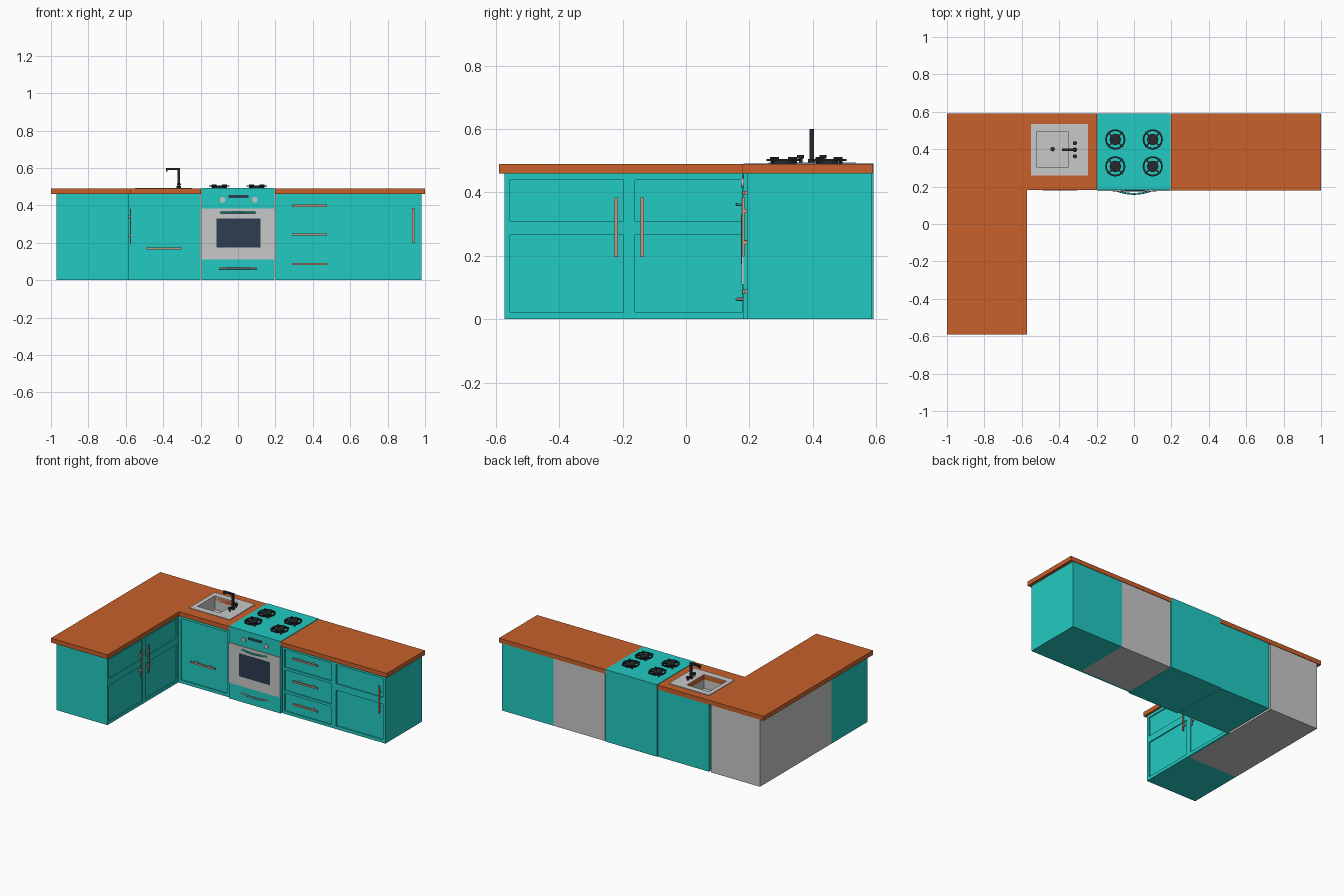
import bpy, bmesh, math
from mathutils import Matrix, Vector

if "Cube" in bpy.data.objects:
    bpy.data.objects.remove(bpy.data.objects["Cube"])


def material(name, r, g, b):
    m = bpy.data.materials.new(name)
    m.use_nodes = True
    m.diffuse_color = (r, g, b, 1)
    m.node_tree.nodes["Principled BSDF"].inputs["Base Color"].default_value = (r, g, b, 1)
    return m


TEAL = material("teal", 0.016, 0.59, 0.54)
WOOD = material("orange wood", 0.58, 0.117, 0.024)
GREY = material("light grey", 0.58, 0.58, 0.58)
BLACK = material("black iron", 0.022, 0.022, 0.026)
GLASS = material("dark glass", 0.025, 0.048, 0.08)
TAN = material("tan handle", 0.55, 0.32, 0.23)
SIDE = Matrix.Rotation(math.pi / 2, 4, "Z")  # turns a -y front to face +x


def finish(name, bm, mat, turn=None):
    mesh = bpy.data.meshes.new(name)
    bm.to_mesh(mesh)
    bm.free()
    mesh.materials.append(mat)
    ob = bpy.data.objects.new(name, mesh)
    bpy.context.collection.objects.link(ob)
    if turn:
        ob.matrix_world = turn
    return ob


def add_box(bm, x, y, z):
    size = Matrix.Diagonal((x[1] - x[0], y[1] - y[0], z[1] - z[0], 1))
    mid = Matrix.Translation((sum(x) / 2, sum(y) / 2, sum(z) / 2))
    return bmesh.ops.create_cube(bm, size=1, matrix=mid @ size)["verts"]


def boxes(name, mat, *items, turn=None):
    bm = bmesh.new()
    for item in items:
        add_box(bm, *item)
    return finish(name, bm, mat, turn)


def open_box(name, mat, x, y, z, inside=False):
    bm = bmesh.new()
    add_box(bm, x, y, z)
    bm.normal_update()
    bmesh.ops.delete(bm, geom=[f for f in bm.faces if f.normal.z > 0.9], context="FACES")
    if inside:
        bmesh.ops.reverse_faces(bm, faces=bm.faces[:])
    return finish(name, bm, mat)


def frame(name, mat, x, y, hx, hy, z):
    boxes(name, mat, ((x[0], hx[0]), y, z), ((hx[1], x[1]), y, z),
          (hx, (y[0], hy[0]), z), (hx, (hy[1], y[1]), z))


def add_cylinder(bm, r, x, y, z0, z1, sides=24):
    bmesh.ops.create_cone(bm, cap_ends=True, segments=sides, radius1=r, radius2=r, depth=z1 - z0,
                          matrix=Matrix.Translation((x, y, (z0 + z1) / 2)))


def front(name, u, y, rows, turn=None, stile=0.018):
    """Cabinet front with recessed panels between stiles and rails."""
    depth = (y, y + 0.007)
    inner = (u[0] + stile, u[1] - stile)
    parts = [(u, (y + 0.007, y + 0.014), (0, 0.46)),
             ((u[0], inner[0]), depth, (0, 0.46)), ((inner[1], u[1]), depth, (0, 0.46))]
    edges = [0] + [z for row in rows for z in row] + [0.46]
    for low, high in zip(edges[::2], edges[1::2]):
        parts.append((inner, depth, (low, high)))
    boxes(name, TEAL, *parts, turn=turn)


def handle(name, x, y, z, upright=False, turn=None):
    """Flat bar on two short posts."""
    h, w = 0.094, 0.006
    parts = []
    for s, t, d in ((0, h, (y - 0.013, y - 0.007)), (-0.05, w, (y - 0.007, y + 0.008)),
                    (0.05, w, (y - 0.007, y + 0.008))):
        if upright:
            parts.append(((x - w, x + w), d, (z + s - t, z + s + t)))
        else:
            parts.append(((x + s - t, x + s + t), d, (z - w, z + w)))
    boxes(name, TAN, *parts, turn=turn)


# Cabinet bodies
FACE, BACK, TALL = 0.192, 0.587, (0, 0.46)
deep = (FACE + 0.014, BACK)
open_box("right_end_cabinet", TEAL, (0.59, 0.98), deep, TALL)
open_box("drawer_cabinet", GREY, (0.2, 0.59), deep, TALL)
open_box("sink_cabinet", TEAL, (-0.585, -0.2), deep, TALL)
open_box("corner_cabinet", GREY, (-0.97, -0.599), (-0.185, BACK), TALL)
open_box("left_end_cabinet", TEAL, (-0.97, -0.599), (-0.573, -0.185), TALL)

# Cabinet fronts
door_rows = [(0.022, 0.265), (0.31, 0.44)]
front("right_door", (0.59, 0.98), FACE, door_rows)
front("drawer_front", (0.2, 0.59), FACE, [(0.02, 0.142), (0.16, 0.3), (0.318, 0.44)])
front("sink_door", (-0.585, -0.2), FACE, [(0.022, 0.44)])
front("left_end_door", (-0.573, -0.179), 0.585, door_rows, SIDE)
front("corner_door", (-0.179, 0.195), 0.585, door_rows, SIDE)

# Handles
handle("right_door_handle", 0.937, FACE, 0.292, True)
for i, z in enumerate((0.087, 0.244, 0.398)):
    handle(f"drawer_handle_{i + 1}", 0.382, FACE, z)
handle("sink_door_handle", -0.395, FACE, 0.17)
for name, u in (("left_end_door_handle", -0.22), ("corner_door_handle", -0.138)):
    handle(name, u, 0.585, 0.29, True, SIDE)

# Worktops, with an opening for the sink
SLAB = (0.46, 0.49)
hole_x, hole_y = (-0.52, -0.35), (0.305, 0.492)
boxes("left_worktop", WOOD, ((-1, -0.572), (-0.59, 0.182), SLAB), ((-1, -0.598), (0.182, 0.59), SLAB))
boxes("right_worktop", WOOD, ((0.197, 1), (0.178, 0.59), SLAB))
frame("sink_worktop", WOOD, (-0.598, -0.197), (0.182, 0.59), hole_x, hole_y, SLAB)

# Sink
frame("sink_rim", GREY, (-0.55, -0.245), (0.26, 0.535), hole_x, hole_y, (0.488, 0.494))
open_box("sink_basin", GREY, hole_x, hole_y, (0.4, 0.494), True)
bm = bmesh.new()
add_cylinder(bm, 0.012, -0.435, 0.4, 0.4, 0.403)
finish("sink_drain", bm, BLACK)

# Tap
bm = bmesh.new()
add_cylinder(bm, 0.012, -0.316, 0.397, 0.494, 0.505)
add_box(bm, (-0.323, -0.31), (0.39, 0.404), (0.5, 0.601))
add_box(bm, (-0.386, -0.323), (0.39, 0.404), (0.589, 0.601))
add_box(bm, (-0.386, -0.376), (0.391, 0.403), (0.58, 0.589))
for y in (0.362, 0.432):
    add_cylinder(bm, 0.006, -0.316, y, 0.494, 0.508)
    add_cylinder(bm, 0.011, -0.316, y, 0.508, 0.518)
finish("tap", bm, BLACK)

# Cooker body, oven door and window
boxes("cooker_body", TEAL, ((-0.195, 0.195), (0.181, 0.592), (0, 0.492)))
boxes("oven_door", GREY, ((-0.195, 0.195), (0.176, 0.182), (0.11, 0.383)))
boxes("oven_window", GLASS, ((-0.115, 0.12), (0.174, 0.177), (0.175, 0.33)))
boxes("oven_display", GLASS, ((-0.05, 0.055), (0.178, 0.182), (0.44, 0.456)))
for side, x in (("right", -0.082), ("left", 0.09)):
    bm = bmesh.new()
    add_cylinder(bm, 0.015, 0, 0, 0, 0.008)
    turn = Matrix.Translation((x, 0.182, 0.43)) @ Matrix.Rotation(math.pi / 2, 4, "X")
    finish(f"oven_knob_{side}", bm, GREY, turn)

# Bowed oven handles
for name, z, mat in (("oven_handle", 0.362, TEAL), ("bottom_drawer_handle", 0.063, GREY)):
    curve = bpy.data.curves.new(name, "CURVE")
    curve.dimensions = "3D"
    curve.bevel_depth = 0.005
    curve.bevel_resolution = 2
    curve.use_fill_caps = True
    line = curve.splines.new("POLY")
    line.points.add(12)
    for i, p in enumerate(line.points):
        t = i / 6 - 1
        p.co = (0.1 * t, 0.161 + 0.02 * t * t, z, 1)
    curve.materials.append(mat)
    bpy.context.collection.objects.link(bpy.data.objects.new(name, curve))

# Gas burners: cap, ring and crossed supports
for i, (x, y) in enumerate((a, b) for a in (-0.1, 0.1) for b in (0.308, 0.452)):
    bm = bmesh.new()
    add_cylinder(bm, 0.03, 0, 0, 0, 0.012)
    rings = []
    for r, z in ((0.045, 0.008), (0.054, 0.008), (0.054, 0.014), (0.045, 0.014)):
        rings.append([bm.verts.new((r * math.cos(a), r * math.sin(a), z))
                      for a in (k * math.tau / 24 for k in range(24))])
    for a, b in zip(rings, rings[1:] + rings[:1]):
        for k in range(24):
            n = (k + 1) % 24
            bm.faces.new((a[k], a[n], b[n], b[k]))
    for k in range(4):
        spin = Matrix.Rotation(math.pi / 4 + k * math.pi / 2, 4, "Z")
        arm = add_box(bm, (0.024, 0.056), (-0.004, 0.004), (0.012, 0.02))
        arm += add_box(bm, (0.047, 0.055), (-0.004, 0.004), (0, 0.013))
        bmesh.ops.transform(bm, matrix=spin, verts=arm)
    bmesh.ops.recalc_face_normals(bm, faces=bm.faces[:])
    finish(f"burner_{i + 1}", bm, BLACK, Matrix.Translation(Vector((x, y, 0.492))))
